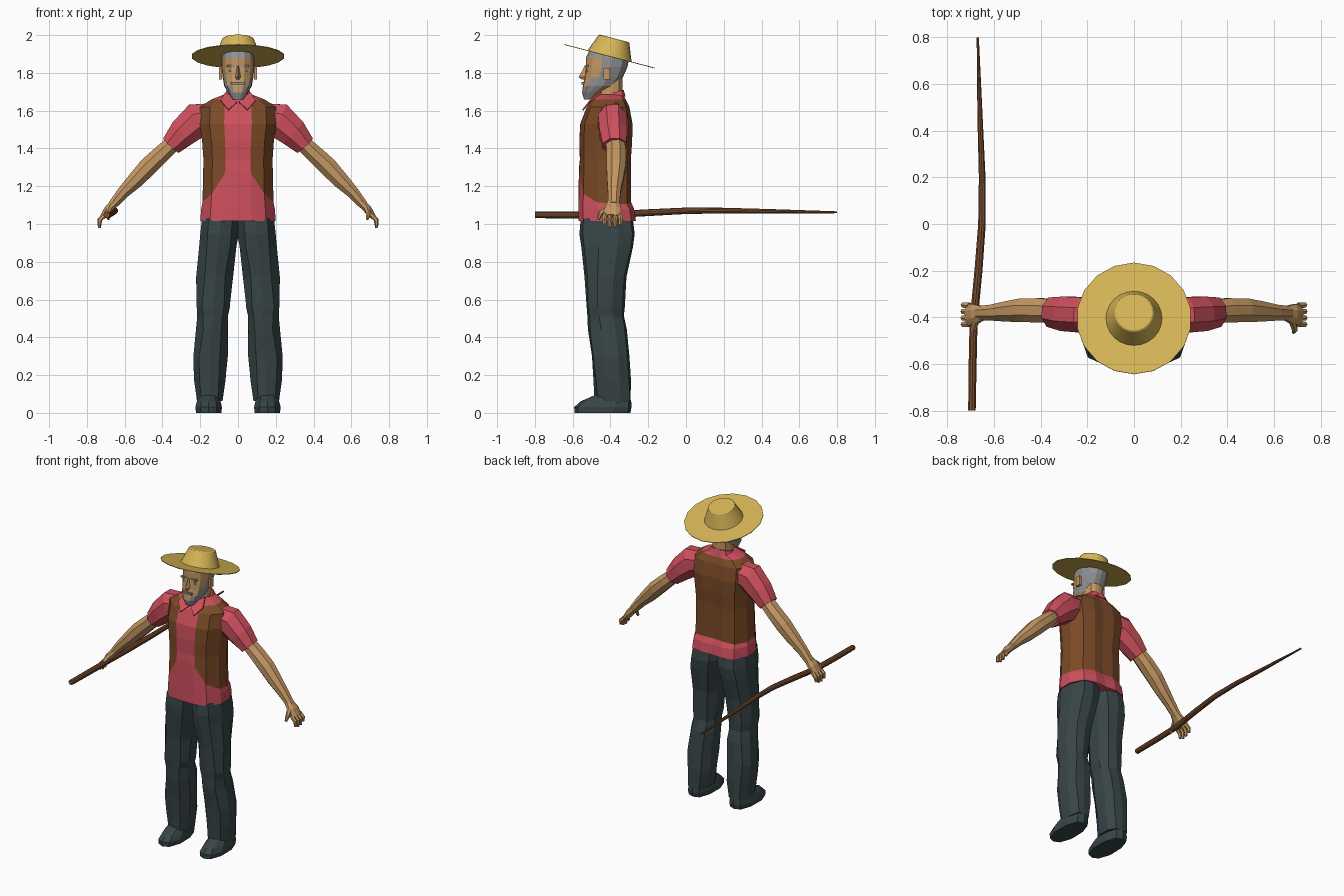
import bpy, bmesh, math, random
from mathutils import Vector

if "Cube" in bpy.data.objects:
    bpy.data.objects.remove(bpy.data.objects["Cube"])

random.seed(4)


def material(name, rgb):
    m = bpy.data.materials.new(name)
    m.diffuse_color = (*rgb, 1)
    m.use_nodes = True
    m.node_tree.nodes["Principled BSDF"].inputs["Base Color"].default_value = m.diffuse_color
    return m


STRAW = material("straw", (0.68, 0.47, 0.095))
RED = material("red cloth", (0.62, 0.08, 0.11))
BROWN = material("brown cloth", (0.2, 0.068, 0.02))
DARK = material("dark cloth", (0.04, 0.06, 0.063))
SKIN = material("skin", (0.55, 0.31, 0.125))
GREY = material("grey hair", (0.28, 0.28, 0.29))
WOOD = material("wood", (0.19, 0.075, 0.03))
EYE = material("eye white", (0.5, 0.48, 0.44))


def finish(name, bm, mats, mirror=False):
    bmesh.ops.recalc_face_normals(bm, faces=bm.faces)
    me = bpy.data.meshes.new(name)
    bm.to_mesh(me)
    bm.free()
    ob = bpy.data.objects.new(name, me)
    bpy.context.collection.objects.link(ob)
    for m in mats:
        me.materials.append(m)
    if mirror:
        ob.modifiers.new("mirror", 'MIRROR').use_mirror_merge = False
    return ob


def loft(name, rings, mats, rule=None, mirror=False, jitter=0):
    """Skin a stack of closed rings; rule(row, column, centre) gives the colour."""
    bm = bmesh.new()
    n = len(rings[0])
    rows = [[bm.verts.new(Vector(p) + Vector([random.uniform(-jitter, jitter) for _ in range(3)]))
             for p in r] for r in rings]
    for i in range(len(rows) - 1):
        for j in range(n):
            k = (j + 1) % n
            f = bm.faces.new((rows[i][j], rows[i][k], rows[i + 1][k], rows[i + 1][j]))
            if rule:
                f.material_index = rule(i, min(j, n - 1 - j), f.calc_center_median())
    bm.faces.new(rows[0])
    bm.faces.new(rows[-1])
    return finish(name, bm, mats, mirror)


def ring(half, z, xa, xb, yf, yb, tilt=0, zs=None):
    """Level ring from a half section running from front centre to back centre."""
    cx, hw, cy, hd = (xa + xb) / 2, (xb - xa) / 2, (yf + yb) / 2, (yb - yf) / 2
    zs = zs or [z + tilt * fy for _, fy in half]
    right = [(cx + fx * hw, cy + fy * hd, h) for (fx, fy), h in zip(half, zs)]
    left = [(2 * cx - p[0], p[1], p[2]) for p in right[-2:0:-1]]
    return right + left


def tube(name, path, mat, side=(0, 1, 0), sides=8, mirror=False):
    """Tube through (x, y, z, radius across, radius along side)."""
    pts = [Vector(p[:3]) for p in path]
    s, rings = Vector(side), []
    for i, p in enumerate(pts):
        t = (pts[min(i + 1, len(pts) - 1)] - pts[max(i - 1, 0)]).normalized()
        b = t.cross(s).normalized()
        c = b.cross(t)
        angles = [2 * math.pi * (k + 0.5) / sides for k in range(sides)]
        rings.append([p + c * path[i][4] * math.cos(a) + b * path[i][3] * math.sin(a) for a in angles])
    return loft(name, rings, [mat], mirror=mirror)


def box(name, centre, size, mat, mirror=True):
    bm = bmesh.new()
    bmesh.ops.create_cube(bm, size=1)
    for v in bm.verts:
        v.co = Vector([c + a * d for c, a, d in zip(centre, v.co, size)])
    return finish(name, bm, [mat], mirror)


BODY = [(0, -1), (.36, -.99), (.74, -.83), (1, -.3), (1, .3), (.78, .84), (.38, 1), (0, .95)]
HEAD = [(0, -1), (.4, -.95), (.77, -.7), (.96, -.25), (1, .2), (.8, .7), (.4, .95), (0, 1)]
LEG = [(0, -1), (.6, -.87), (1, -.35), (.97, .4), (.6, .9), (0, 1)]
WEDGE = [(0, -1), (1, .6), (0, 1)]

# Shirt and waistcoat: the hem of the waistcoat follows one uneven ring
hem = [1.29, 1.27, 1.16, 1.115, 1.105, 1.105, 1.115, 1.115]
torso = [ring(BODY, z, -w, w, f, b, zs=zs) for z, w, f, b, zs in [
    (1.015, .2, -.57, -.265, None), (1.08, .195, -.57, -.275, None), (0, .188, -.567, -.29, hem),
    (1.34, .183, -.562, -.292, None), (1.44, .19, -.565, -.285, None), (1.53, .203, -.56, -.283, None),
    (1.62, .2, -.525, -.3, None), (1.66, .14, -.495, -.32, None), (1.685, .075, -.47, -.33, None)]]
loft("shirt_and_waistcoat", torso, [RED, BROWN],
     lambda i, c, p: int(c >= 1 and 2 <= i <= 6))

# Collar
loft("collar_band", [ring(BODY, 1.655, -.09, .09, -.49, -.32, .02),
                     ring(BODY, 1.69, -.068, .068, -.47, -.33, .02)], [RED])
bm = bmesh.new()
outline = [(0.004, -.515, 1.648), (.05, -.55, 1.605), (.092, -.51, 1.655), (.066, -.45, 1.7)]
flap = bm.faces.new([bm.verts.new(p) for p in outline])
ex = bmesh.ops.extrude_face_region(bm, geom=[flap])
bmesh.ops.translate(bm, vec=(0, .008, -.004), verts=[v for v in ex["geom"] if isinstance(v, bmesh.types.BMVert)])
finish("collar_flap", bm, [RED], True)

# Sleeves and arms
tube("sleeve", [(.15, -.39, 1.56, .085, .075), (.215, -.39, 1.55, .1, .082),
                (.29, -.385, 1.485, .084, .08), (.355, -.378, 1.415, .06, .068)], RED, mirror=True)
tube("arm", [(.33, -.375, 1.44, .045, .052), (.4, -.37, 1.375, .05, .056), (.475, -.37, 1.305, .053, .055),
             (.54, -.375, 1.235, .047, .047), (.605, -.38, 1.17, .036, .037),
             (.665, -.382, 1.1, .026, .032)], SKIN, mirror=True)

# Hands
tube("palm", [(.65, -.382, 1.115, .024, .033), (.685, -.388, 1.08, .024, .048),
              (.712, -.39, 1.04, .018, .05)], SKIN, mirror=True)
for i, tip in enumerate([.99, .98, .983, .997]):
    y = -.428 + i * .026
    tube("finger", [(.705, y, 1.05, .014, .014), (.732, y - .003 + i * .002, 1.022, .013, .013),
                    (.734, y - .004 + i * .002, tip, .008, .009)], SKIN, sides=6, mirror=True)
tube("thumb", [(.68, -.42, 1.085, .016, .016), (.69, -.452, 1.058, .014, .014),
               (.684, -.464, 1.025, .008, .008)], SKIN, side=(1, 0, 0), sides=6, mirror=True)

# Trousers and shoes
leg = [ring(LEG, *r) for r in [
    (1.03, -.01, .19, -.555, -.285), (.95, -.008, .202, -.562, -.272), (.88, .004, .207, -.555, -.282),
    (.72, .03, .217, -.535, -.315), (.56, .042, .222, -.53, -.328), (.51, .05, .212, -.518, -.33),
    (.44, .052, .222, -.52, -.312), (.3, .055, .24, -.5, -.297), (.18, .066, .235, -.49, -.292),
    (.06, .083, .217, -.482, -.29)]]
loft("trouser_leg", leg, [DARK], mirror=True, jitter=.005)
loft("shoe", [ring(LEG, *r) for r in [
    (0, .088, .222, -.59, -.295), (.03, .085, .226, -.592, -.288),
    (.06, .092, .218, -.56, -.29), (.095, .1, .205, -.48, -.3)]], [DARK], mirror=True)

# Neck and head, with the beard and hair coloured by position
loft("neck", [ring(HEAD, 1.62, -.065, .065, -.48, -.335),
              ring(HEAD, 1.77, -.058, .058, -.46, -.335)], [SKIN])


def head_rule(i, c, p):
    if i == 0:
        return int(c < 4)
    if i == 1:
        return int(1 <= c < 4)
    if i == 2:
        return int(c >= 2)
    return int(p.y > -.432 or p.z > 1.885)


loft("head", [ring(HEAD, z, -w, w, f, b) for z, w, f, b in [
    (1.66, .028, -.54, -.49), (1.695, .052, -.55, -.44), (1.73, .073, -.546, -.37),
    (1.775, .081, -.537, -.335), (1.83, .087, -.53, -.31), (1.88, .087, -.53, -.3),
    (1.94, .078, -.5, -.31)]], [SKIN, GREY], head_rule)
loft("nose", [ring(WEDGE, z, -w, w, f, -.51) for z, w, f in [
    (1.764, .016, -.55), (1.777, .02, -.568), (1.838, .01, -.537)]], [SKIN])
box("moustache", (.018, -.546, 1.746), (.036, .014, .013), GREY)
box("eye", (.035, -.523, 1.812), (.026, .009, .009), EYE)
box("eyebrow", (.037, -.524, 1.836), (.042, .016, .01), GREY)
box("ear", (.092, -.42, 1.795), (.016, .034, .062), SKIN)

# Straw hat, tilted back, with a wide thin brim
TILT, HAT = math.radians(-14.6), (0, -.405, 1.888)


def disc_ring(r, z, n):
    return [(r * math.sin(2 * math.pi * k / n), r * math.cos(2 * math.pi * k / n), z) for k in range(n)]


brim = loft("hat_brim", [disc_ring(.247, -.002, 18), disc_ring(.247, .002, 18)], [STRAW])
crown = loft("hat_crown", [disc_ring(r, z, 24) for r, z in [(.121, 0), (.084, .094), (.078, .098)]], [STRAW])
for ob in (brim, crown):
    ob.location, ob.rotation_euler = HAT, (TILT, 0, 0)
bpy.context.view_layer.objects.active = crown
crown.select_set(True)
bpy.ops.object.shade_smooth_by_angle(angle=math.radians(30))

# Walking stick held in one hand
tube("walking_stick", [(x, y, z, r, r) for x, y, z, r in [
    (-.695, -.8, 1.048, .017), (-.692, -.6, 1.047, .018), (-.688, -.42, 1.048, .018),
    (-.667, -.2, 1.06, .018), (-.652, 0, 1.07, .017), (-.651, .2, 1.071, .015),
    (-.66, .45, 1.067, .012), (-.67, .8, 1.062, .005)]], WOOD, side=(1, 0, 0), sides=10)
